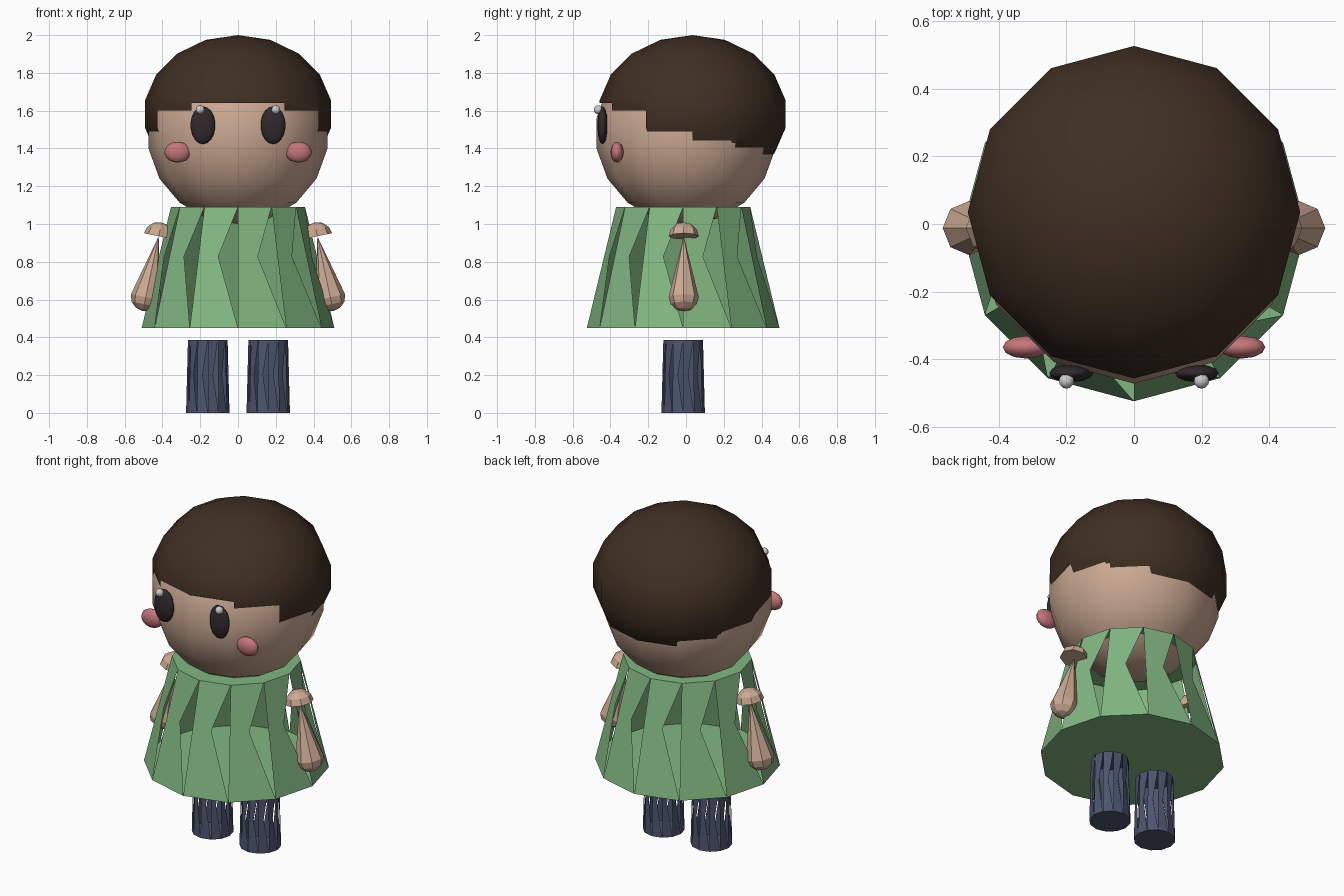
import bpy, bmesh
from math import sin, cos, pi, radians, atan2
from mathutils import Matrix, Vector

if "Cube" in bpy.data.objects:
    bpy.data.objects.remove(bpy.data.objects["Cube"])


def material(name, rgb):
    m = bpy.data.materials.new(name)
    m.diffuse_color = (*rgb, 1)
    m.use_nodes = True
    m.node_tree.nodes["Principled BSDF"].inputs["Base Color"].default_value = m.diffuse_color
    return m


SKIN = material("skin", (0.60, 0.40, 0.29))
BROWN = material("hair_brown", (0.05, 0.028, 0.016))
GREEN = material("cloth_green", (0.22, 0.47, 0.22))
BLUE = material("cloth_blue", (0.07, 0.09, 0.155))
DARK = material("eye_dark", (0.03, 0.022, 0.024))
PINK = material("cheek_pink", (0.55, 0.18, 0.19))
N = 12


def finish(name, bm, mat, smooth=False, fix_normals=True):
    bmesh.ops.remove_doubles(bm, verts=bm.verts, dist=1e-5)
    if fix_normals:
        bmesh.ops.recalc_face_normals(bm, faces=bm.faces)
    me = bpy.data.meshes.new(name)
    bm.to_mesh(me)
    bm.free()
    for p in me.polygons:
        p.use_smooth = smooth
    if mat:
        me.materials.append(mat)
    ob = bpy.data.objects.new(name, me)
    bpy.context.collection.objects.link(ob)
    return ob


def ellipsoid(name, centre, size, mat, seg=12, rings=9, smooth=True):
    bm = bmesh.new()
    bmesh.ops.create_uvsphere(bm, u_segments=seg, v_segments=rings, radius=1)
    bm.transform(Matrix.Translation(centre) @ Matrix.Diagonal((*size, 1)))
    return finish(name, bm, mat, smooth)


def slit_tube(name, cx, cy, z0, z1, r0, r1, mat):
    """Capped tapered tube whose side panels cross over, leaving a slit in each."""
    bm = bmesh.new()
    ring = lambda z, r: [bm.verts.new((cx + r * sin(2 * pi * i / N), cy - r * cos(2 * pi * i / N), z))
                         for i in range(N)]
    low, top = ring(z0, r0), ring(z1, r1)
    for i in range(N):
        j = (i + 1) % N
        bm.faces.new((low[i], low[j], top[i]))
        bm.faces.new((low[i], top[j], top[i]))
    bm.faces.new(low[::-1])
    bm.faces.new(top)
    return finish(name, bm, mat, fix_normals=False)


# head
ellipsoid("head", (0, 0, 1.48), (0.48, 0.48, 0.48), SKIN)

# hair: rounded cap with a hairline stepping down panel by panel to the back
HC, HR, HZ = Vector((0, 0.035, 1.582)), 0.5, 0.418
rings = [(HR * sin(radians(a)), HC.z + HZ * cos(radians(a))) for a in range(0, 141, 20)]
bm = bmesh.new()
for i in range(N):
    bottom = [1.64, 1.60, 1.49, 1.43, 1.37, 1.355][min(i, N - 1 - i)]
    prof = [p for p in rings if p[1] > bottom]
    (ra, za), (rb, zb) = prof[-1], rings[len(prof)]
    prof.append((ra + (rb - ra) * (za - bottom) / (za - zb), bottom))
    cols = [[bm.verts.new((r * sin(t), HC.y - r * cos(t), z)) for r, z in prof]
            for t in (2 * pi * i / N, 2 * pi * (i + 1) / N)]
    for k in range(len(prof) - 1):
        a, b = cols
        if k == 0:
            bm.faces.new((a[0], a[1], b[1]))
        else:
            bm.faces.new((a[k], a[k + 1], b[k + 1], b[k]))
finish("hair", bm, BROWN, True)

# dress
slit_tube("dress", 0, -0.015, 0.45, 1.09, 0.51, 0.355, GREEN)

for side, s in (("left", -1), ("right", 1)):
    # face details
    ellipsoid(side + "_eye", (s * 0.186, -0.442, 1.523), (0.066, 0.027, 0.1), DARK)
    ellipsoid(side + "_eye_highlight", (s * 0.2, -0.465, 1.605), (0.023, 0.023, 0.023), None)
    ellipsoid(side + "_cheek", (s * 0.32, -0.365, 1.38), (0.07, 0.034, 0.055), PINK)
    # leg
    slit_tube(side + "_leg", s * 0.16, -0.015, 0, 0.385, 0.115, 0.105, BLUE)
    # arm: domed shoulder, cone widening to a rounded hand
    q = (0, 30, 60, 90)
    prof = [(0.08 * sin(radians(a)), 0.075 * cos(radians(a))) for a in q]
    prof.append((0, 0))
    prof += [(0.08 * cos(radians(a)), -0.33 - 0.075 * sin(radians(a))) for a in q]
    bm = bmesh.new()
    vs = [bm.verts.new((r, 0, z)) for r, z in prof]
    for a, b in zip(vs, vs[1:]):
        bm.edges.new((a, b))
    bmesh.ops.spin(bm, geom=bm.verts[:] + bm.edges[:], cent=(0, 0, 0), axis=(0, 0, 1),
                   angle=2 * pi, steps=8, use_merge=True)
    bm.transform(Matrix.Translation((s * 0.42, -0.012, 0.935))
                 @ Matrix.Rotation(-s * atan2(0.07, 0.33), 4, 'Y'))
    finish(side + "_arm", bm, SKIN)
